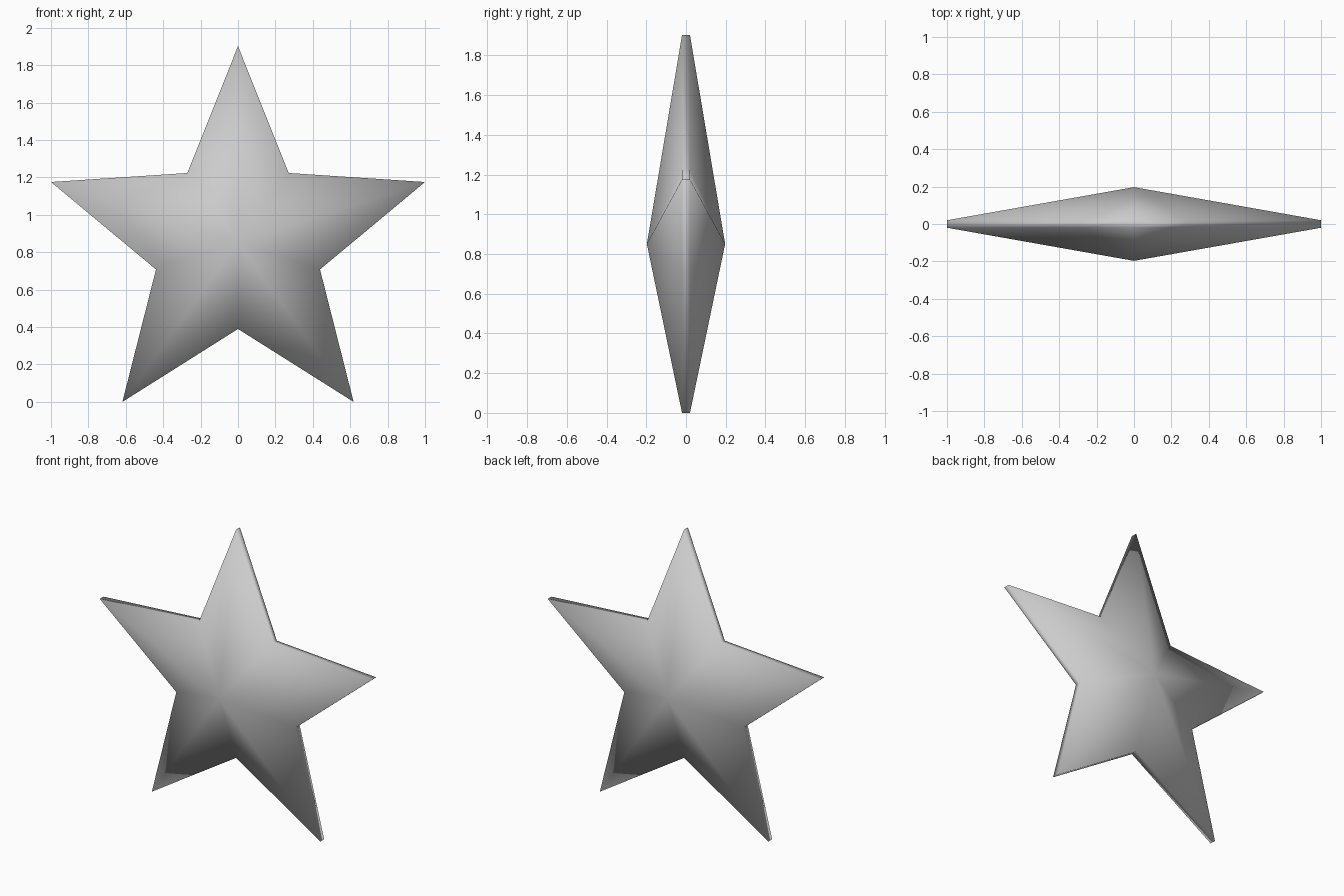
import bpy, bmesh
from math import sin, cos, pi

if "Cube" in bpy.data.objects:
    bpy.data.objects.remove(bpy.data.objects["Cube"])

R_TIP = 2 / (2 * sin(2 * pi / 5))   # five tips span 2 units in x
R_NOTCH = 0.461
CENTRE_Z = R_TIP * cos(pi / 5)      # lower tips touch the ground
RIM, APEX = 0.02, 0.197             # half thickness at the rim and centre

bm = bmesh.new()


def outline(y):
    """Ten-point star outline at depth y."""
    points = []
    for i in range(10):
        r = R_NOTCH if i % 2 else R_TIP
        a = i * pi / 5
        points.append(bm.verts.new((r * sin(a), y, CENTRE_Z + r * cos(a))))
    return points


front, back = outline(-RIM), outline(RIM)
front_apex = bm.verts.new((0, -APEX, CENTRE_Z))
back_apex = bm.verts.new((0, APEX, CENTRE_Z))

# Faceted front and back, joined by a thin rim
for i in range(10):
    j = (i + 1) % 10
    bm.faces.new((front_apex, front[i], front[j]))
    bm.faces.new((back_apex, back[j], back[i]))
    bm.faces.new((front[i], back[i], back[j], front[j]))

bmesh.ops.recalc_face_normals(bm, faces=bm.faces[:])
for f in bm.faces:
    f.smooth = True

mesh = bpy.data.meshes.new("star")
bm.to_mesh(mesh)
bm.free()
bpy.context.collection.objects.link(bpy.data.objects.new("star", mesh))
